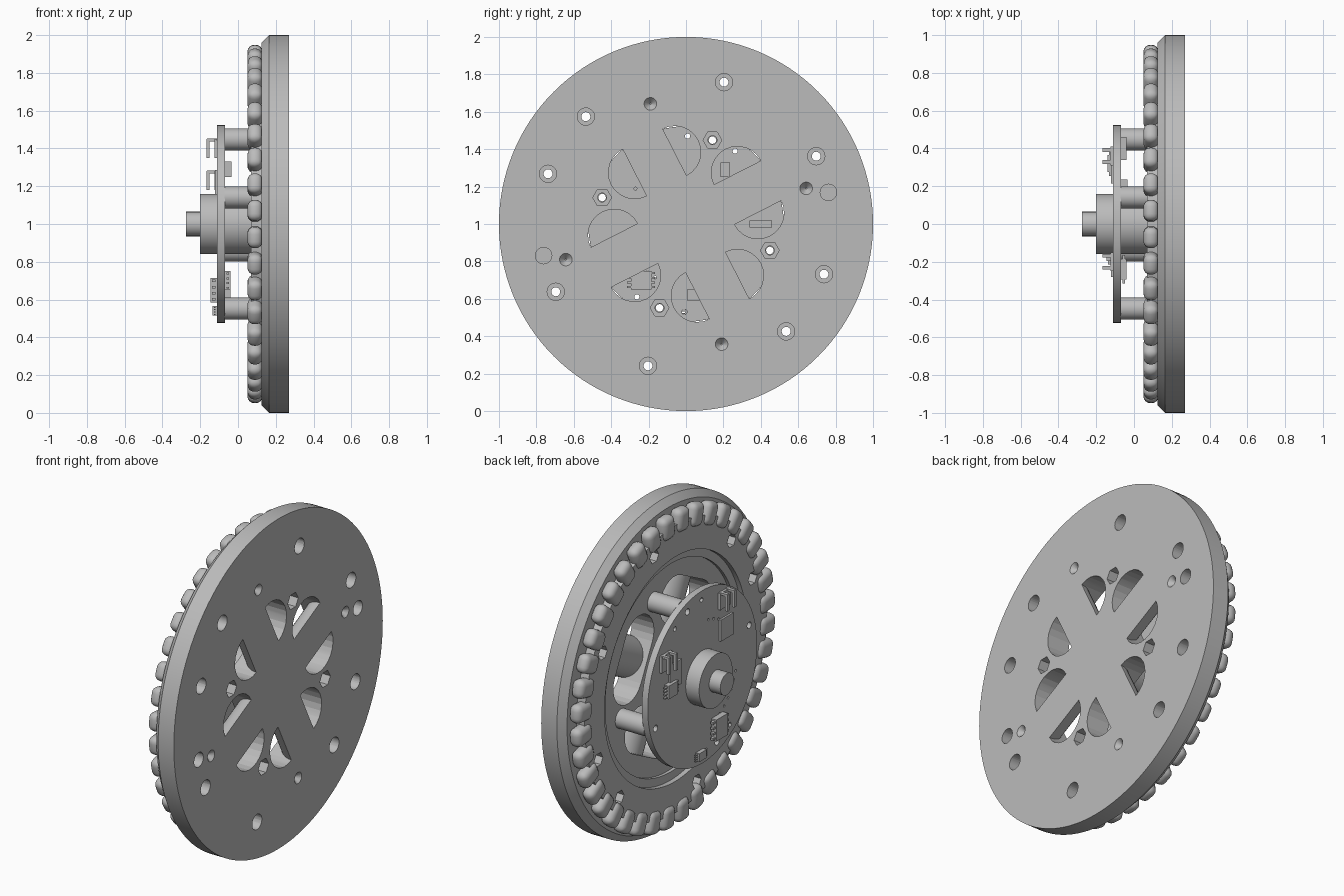
import bpy, bmesh, math
from mathutils import Matrix, Vector

cube = bpy.data.objects.get("Cube")
if cube:
    bpy.data.objects.remove(cube)

grey = bpy.data.materials.new("plain grey")
grey.use_nodes = True
COLOR = (0.5, 0.5, 0.5, 1)
grey.diffuse_color = COLOR
grey.node_tree.nodes["Principled BSDF"].inputs["Base Color"].default_value = COLOR

HUB = Vector((0, 0, 1))      # the wheel axis runs along x through this point
FACE = 0.27                  # flat outer face


def finish(name, bm, smooth=True):
    bmesh.ops.recalc_face_normals(bm, faces=bm.faces)
    mesh = bpy.data.meshes.new(name)
    bm.to_mesh(mesh)
    bm.free()
    mesh.materials.append(grey)
    ob = bpy.data.objects.new(name, mesh)
    ob.location = HUB
    bpy.context.collection.objects.link(ob)
    if smooth:
        smooth_shade(ob)
    return ob


def smooth_shade(ob):
    bpy.ops.object.select_all(action='DESELECT')
    ob.select_set(True)
    bpy.context.view_layer.objects.active = ob
    bpy.ops.object.shade_smooth_by_angle(angle=math.radians(30))


def add_cyl(bm, r, x0, x1, y=0, z=0, sides=32, r2=None):
    m = Matrix.Translation(((x0 + x1) / 2, y, z)) @ Matrix.Rotation(math.pi / 2, 4, 'Y')
    bmesh.ops.create_cone(bm, cap_ends=True, segments=sides, radius1=r,
                          radius2=r if r2 is None else r2, depth=x1 - x0, matrix=m)


def add_box(bm, x0, x1, y, z, w, h, turn=0):
    m = (Matrix.Translation(((x0 + x1) / 2, y, z)) @ Matrix.Rotation(turn, 4, 'X')
         @ Matrix.Diagonal((x1 - x0, w, h, 1)))
    bmesh.ops.create_cube(bm, size=1, matrix=m)


def lathe(name, profile, steps=128):
    bm = bmesh.new()
    vs = [bm.verts.new((x, 0, r)) for x, r in profile]
    es = [bm.edges.new(p) for p in zip(vs, vs[1:])]
    if profile[0][1] > 0:
        es.append(bm.edges.new((vs[-1], vs[0])))
    bmesh.ops.spin(bm, geom=vs + es, cent=(0, 0, 0), axis=(1, 0, 0),
                   angle=2 * math.pi, steps=steps)
    bmesh.ops.remove_doubles(bm, verts=bm.verts, dist=1e-4)
    return finish(name, bm)


def cut(ob, bm):
    cutter = finish("cutter", bm, False)
    cutter.hide_render = True
    mod = ob.modifiers.new("cut", 'BOOLEAN')
    mod.object, mod.operation, mod.solver = cutter, 'DIFFERENCE', 'EXACT'
    bpy.context.view_layer.objects.active = ob
    bpy.ops.object.modifier_apply(modifier="cut")
    bpy.data.objects.remove(cutter)


def polar(r, deg):
    a = math.radians(deg)
    return r * math.cos(a), r * math.sin(a)


# wheel disc with chamfered rim, raised tooth ring and stepped recess
disc = lathe("wheel_disc", [(0.12, 0), (0.12, 0.63), (0.1, 0.63), (0.1, 0.68), (0.07, 0.68),
                            (0.07, 0.87), (0.125, 0.87), (0.125, 0.96), (0.165, 1),
                            (FACE, 1), (FACE, 0)])

standoffs = [polar(0.47, 72.5 + 90 * i) for i in range(4)]
quarter = [90 * i for i in range(4)]
bolts = [polar(0.785, a + s) for a in (75, 133, 27.5, -20) for s in (0, 180)]

# rounded slots through the disc, each made from two circles and a box
SLOT_R, SLOT_HALF, SLOT_END = 0.37, 0.12, 0.14
bm = bmesh.new()
for q in quarter:
    n = 12
    ring = []
    for side in (1, -1):
        for k in range(n + 1):
            t = math.pi * k / n if side > 0 else math.pi + math.pi * k / n
            ring.append((SLOT_R + SLOT_END * math.cos(t), side * SLOT_HALF + SLOT_END * math.sin(t)))
    rot = Matrix.Rotation(math.radians(27 + q), 4, 'X')
    face = bm.faces.new([bm.verts.new(rot @ Vector((0, u, v))) for u, v in ring])
    ext = bmesh.ops.extrude_face_region(bm, geom=[face])
    bmesh.ops.translate(bm, vec=(0.4, 0, 0),
                        verts=[v for v in ext["geom"] if isinstance(v, bmesh.types.BMVert)])
cut(disc, bm)

# bolt pockets, hexagon nut pockets and dimples in the outer face
bm = bmesh.new()
for p in bolts:
    add_cyl(bm, 0.046, 0.15, 0.3, *p)
for p in [polar(0.78, 12.5), polar(0.78, 192.5)]:
    add_cyl(bm, 0.044, 0.15, 0.3, *p)
for p in standoffs:
    add_cyl(bm, 0.05, 0.19, 0.3, *p, sides=6)
for q in quarter:
    add_cyl(bm, 0.004, 0.235, 0.275, *polar(0.67, 16.5 + q), r2=0.038)
cut(disc, bm)

# narrow through holes
bm = bmesh.new()
for p in standoffs + bolts:
    add_cyl(bm, 0.024, 0, 0.3, *p, sides=20)
cut(disc, bm)

# hexagon pockets on the tooth ring side
bm = bmesh.new()
for p in bolts:
    add_cyl(bm, 0.042, 0, 0.12, *p, sides=6)
cut(disc, bm)
smooth_shade(disc)

# rounded bridges across the middle of the slots
bm = bmesh.new()
for q in quarter:
    rot = Matrix.Rotation(math.radians(27 + q), 4, 'X')
    arc = [(FACE - SLOT_HALF * math.sin(math.pi * k / 16), SLOT_HALF * math.cos(math.pi * k / 16))
           for k in range(17)]
    face = bm.faces.new([bm.verts.new(rot @ Vector((x, SLOT_R - 0.145, t))) for x, t in arc])
    ext = bmesh.ops.extrude_face_region(bm, geom=[face])
    bmesh.ops.translate(bm, vec=rot @ Vector((0, 0.29, 0)),
                        verts=[v for v in ext["geom"] if isinstance(v, bmesh.types.BMVert)])
finish("slot_bridges", bm)

# rounded teeth around the ring
bm = bmesh.new()
TEETH = 40
for i in range(TEETH):
    a = 2 * math.pi * (i + 0.5) / TEETH
    add_box(bm, 0.05, 0.13, 0.88 * math.cos(a), 0.88 * math.sin(a), 0.14, 0.112, a)
bmesh.ops.bevel(bm, geom=bm.edges[:], offset=0.036, segments=4, profile=0.5, affect='EDGES')
finish("ring_teeth", bm)

# motor drum and shaft
lathe("motor_drum", [(-0.2, 0), (-0.2, 0.16), (0.125, 0.16), (0.125, 0)], 64)
lathe("motor_shaft", [(-0.275, 0), (-0.275, 0.065), (-0.19, 0.065), (-0.19, 0)], 48)

# hollow standoffs
for i, (y, z) in enumerate(standoffs):
    post = lathe(f"standoff_{i + 1}", [(-0.072, 0.024), (-0.072, 0.058),
                                       (0.122, 0.058), (0.122, 0.024)], 32)
    post.location = HUB + Vector((0, y, z))

# round circuit board with screw holes and small pin holes
board = lathe("circuit_board", [(-0.11, 0), (-0.11, 0.523), (-0.07, 0.523), (-0.07, 0)], 96)
bm = bmesh.new()
for p in standoffs:
    add_cyl(bm, 0.02, -0.2, 0, *p, sides=16)
for a in (56, 89, 236, 269):
    add_cyl(bm, 0.014, -0.2, 0, *polar(0.47, a), sides=12)
for i in range(6):
    for a in (100, 195):
        add_cyl(bm, 0.008, -0.2, 0, *polar(0.33, a + 9 * i), sides=8)
cut(board, bm)
smooth_shade(board)

# spring clips standing on the board
for name, y, z in (("upper_clip", -0.2, 0.4), ("side_clip", 0.36, 0.23)):
    bm = bmesh.new()
    add_box(bm, -0.125, -0.11, y, z, 0.1, 0.1)
    for s in (-0.032, 0.032):
        add_box(bm, -0.165, -0.11, y + s, z + 0.045, 0.02, 0.014)
        add_box(bm, -0.168, -0.152, y + s, z, 0.02, 0.1)
    finish(name, bm, False)

# chips and pin connectors: x range, y, z, width, height
parts = {"flat_chip": (-0.122, -0.11, -0.22, 0.22, 0.12, 0.13),
         "side_chip": (-0.122, -0.11, 0.27, 0.12, 0.11, 0.15),
         "side_connector": (-0.14, -0.11, 0.32, 0.05, 0.09, 0.08),
         "lower_connector": (-0.145, -0.11, -0.14, -0.35, 0.11, 0.13),
         "bottom_connector": (-0.135, -0.11, 0.03, -0.46, 0.07, 0.05),
         "rear_upper_chip": (-0.07, -0.035, 0.21, 0.29, 0.05, 0.08),
         "rear_lower_chip": (-0.07, -0.04, -0.24, -0.3, 0.11, 0.1),
         "rear_bottom_chip": (-0.07, -0.04, 0.05, -0.38, 0.09, 0.06),
         "rear_side_chip": (-0.07, -0.04, 0.4, 0.0, 0.12, 0.04)}
for name, (x0, x1, y, z, w, h) in parts.items():
    bm = bmesh.new()
    add_box(bm, x0, x1, y, z, w, h)
    if "connector" in name or "lower" in name:
        for k in range(4):
            add_box(bm, x0 + 0.008, x1 - 0.008, y, z + h * (k - 1.5) / 4, w + 0.04, h / 10)
    finish(name, bm, False)
